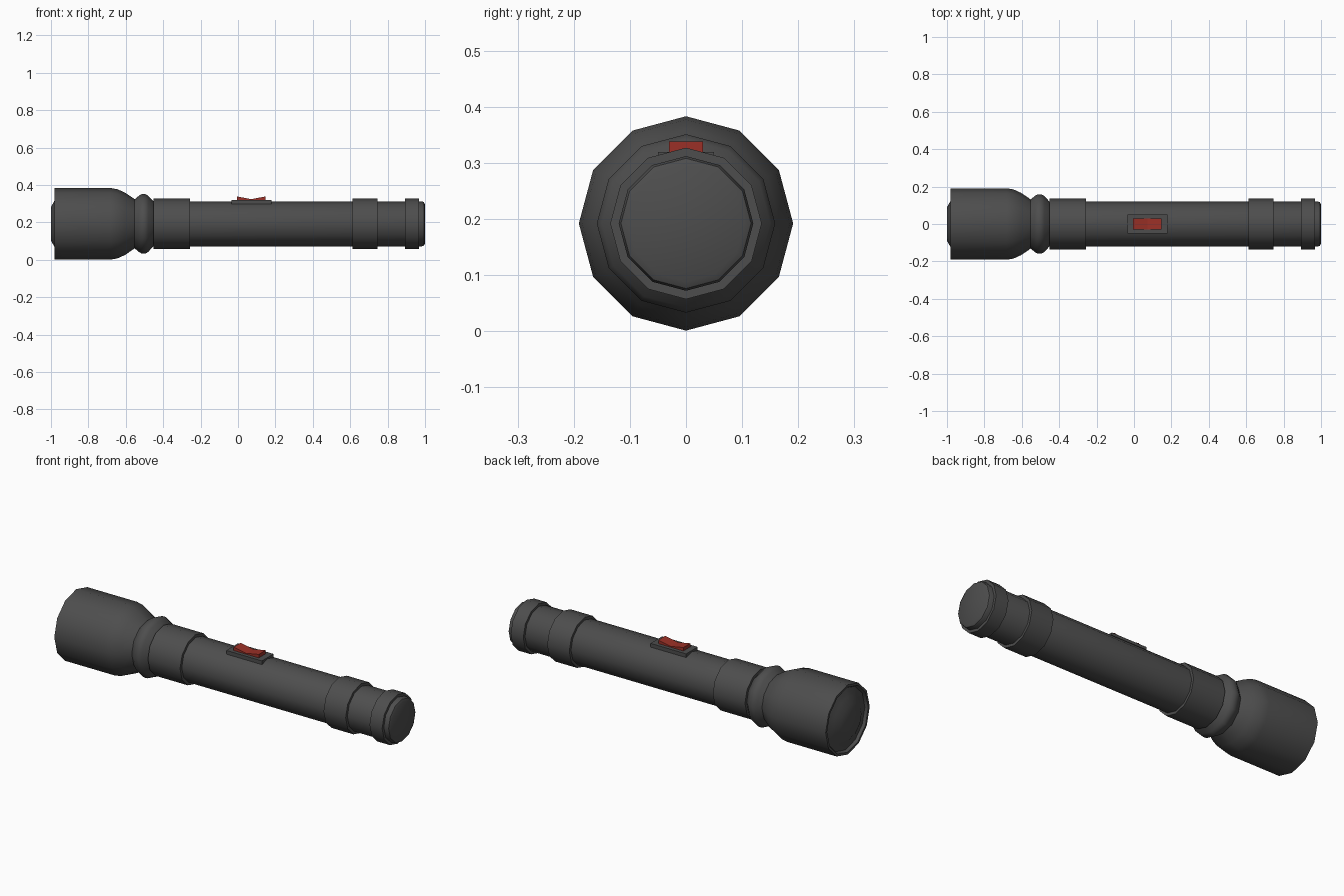
import bpy, bmesh, math

if "Cube" in bpy.data.objects:
    bpy.data.objects.remove(bpy.data.objects["Cube"])

CZ = 0.192   # height of the long axis
SIDES = 12


def material(name, rgb):
    m = bpy.data.materials.new(name)
    m.diffuse_color = (*rgb, 1)
    m.use_nodes = True
    m.node_tree.nodes["Principled BSDF"].inputs["Base Color"].default_value = m.diffuse_color
    return m


GREY = material("dark grey", (0.075, 0.075, 0.075))
RED = material("switch red", (0.33, 0.03, 0.02))


def finish(name, bm, mat, smooth_angle=None):
    bmesh.ops.recalc_face_normals(bm, faces=bm.faces)
    me = bpy.data.meshes.new(name)
    bm.to_mesh(me)
    bm.free()
    me.materials.append(mat)
    ob = bpy.data.objects.new(name, me)
    bpy.context.collection.objects.link(ob)
    if smooth_angle:
        bpy.ops.object.select_all(action='DESELECT')
        ob.select_set(True)
        bpy.context.view_layer.objects.active = ob
        bpy.ops.object.shade_smooth_by_angle(angle=math.radians(smooth_angle))
    return ob


def lathe(name, profile):
    """Turn (x, radius) points about the long axis, with capped ends."""
    bm = bmesh.new()
    rings = []
    for x, r in profile:
        rings.append([bm.verts.new((x, r * math.sin(2 * math.pi * k / SIDES),
                                    CZ + r * math.cos(2 * math.pi * k / SIDES)))
                      for k in range(SIDES)])
    for a, b in zip(rings, rings[1:]):
        for k in range(SIDES):
            j = (k + 1) % SIDES
            bm.faces.new((a[k], a[j], b[j], b[k]))
    bm.faces.new(rings[0])
    bm.faces.new(rings[-1])
    return finish(name, bm, GREY, 40)


def extrude_y(name, outline, half, mat):
    """Prism from an (x, z) outline, centred on y = 0."""
    bm = bmesh.new()
    a, b = [[bm.verts.new((x, y, z)) for x, z in outline] for y in (-half, half)]
    bm.faces.new(a)
    bm.faces.new(b)
    for k in range(len(a)):
        j = (k + 1) % len(a)
        bm.faces.new((a[k], a[j], b[j], b[k]))
    return finish(name, bm, mat)


# Head with recessed rim and domed lens
lathe("head", [(-0.962, 0.168), (-0.98, 0.178), (-0.98, 0.191), (-0.68, 0.191),
               (-0.645, 0.185), (-0.605, 0.167), (-0.55, 0.13)])
lathe("lens", [(-1.0, 0.09), (-0.98, 0.125), (-0.965, 0.171), (-0.955, 0.171)])

# Neck ring and collar
lathe("neck_ring", [(-0.56, 0.125), (-0.53, 0.15), (-0.515, 0.159), (-0.495, 0.159),
                    (-0.48, 0.15), (-0.452, 0.12)])
lathe("collar", [(-0.452, 0.135), (-0.257, 0.135)])

# Barrel with rounded tail
lathe("barrel", [(-0.46, 0.12), (0.983, 0.12), (0.994, 0.116), (1.0, 0.104)])

# Grip bands
for name, x0, x1 in (("rear_band", 0.613, 0.747), ("tail_band", 0.892, 0.968)):
    lathe(name, [(x0, 0.135), (x1, 0.135)])

# Switch plate and rocker
extrude_y("switch_plate", [(-0.036, 0.295), (0.18, 0.295), (0.18, 0.319), (-0.036, 0.319)],
          0.05, GREY)
extrude_y("switch_rocker", [(-0.005, 0.31), (0.147, 0.31), (0.147, 0.338),
                            (0.071, 0.324), (-0.005, 0.338)], 0.03, RED)
